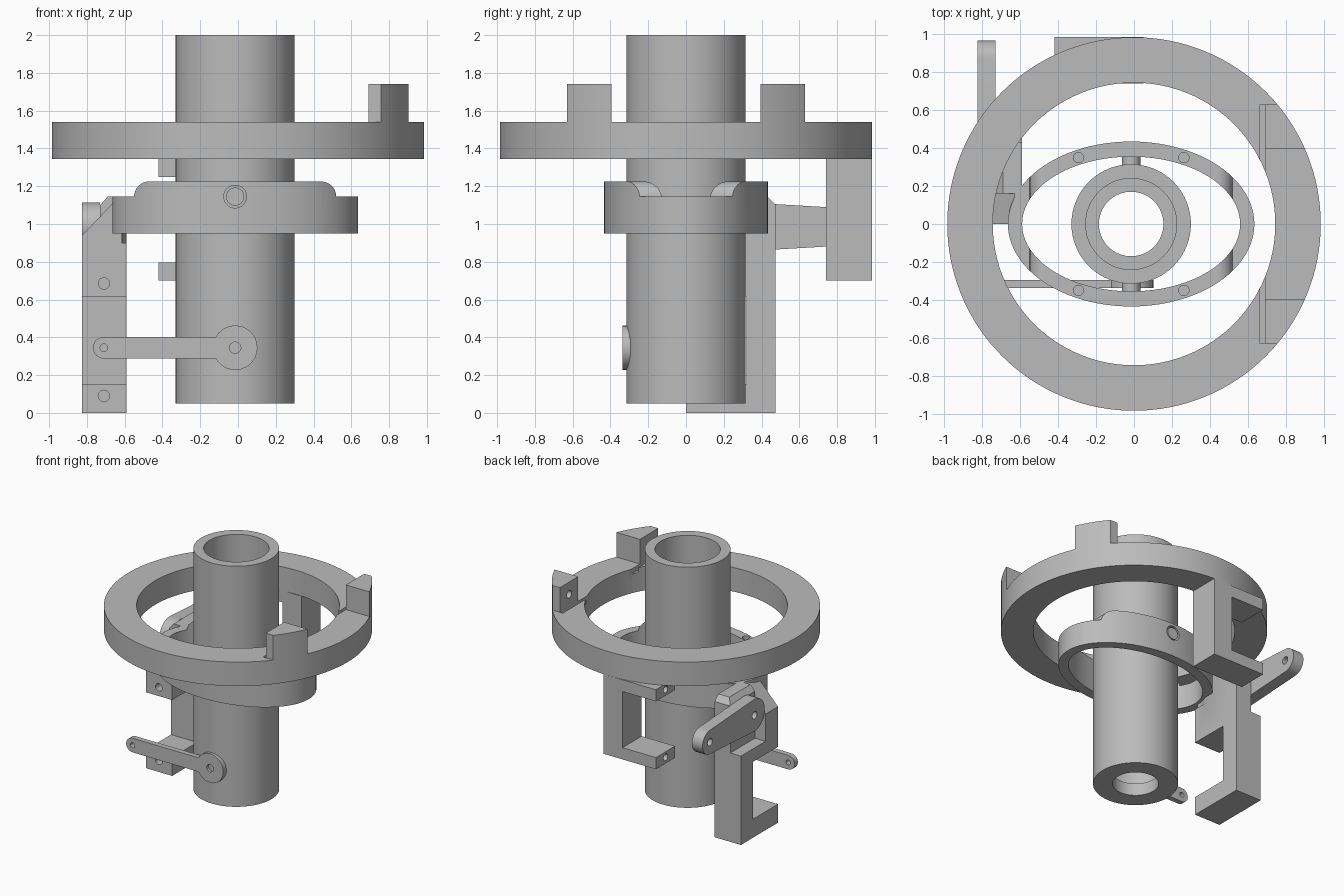
import bpy, bmesh
from math import sin, cos, radians, pi
from mathutils import Vector

cube = bpy.data.objects.get("Cube")
if cube:
    bpy.data.objects.remove(cube)

grey = bpy.data.materials.new("plain grey")
grey.use_nodes = True
grey.diffuse_color = (0.5, 0.5, 0.5, 1)
grey.node_tree.nodes["Principled BSDF"].inputs["Base Color"].default_value = (0.5, 0.5, 0.5, 1)

CX = -0.015  # axis of the tube


def arc(cx, cy, rx, ry, a0, a1, n=24):
    steps = [radians(a0 + (a1 - a0) * i / n) for i in range(n + 1)]
    return [(cx + rx * cos(a), cy + ry * sin(a)) for a in steps]


def oval(cx, cy, rx, ry=None, n=96):
    return arc(cx, cy, rx, ry or rx, 0, 360, n)[:-1]


def rect(u0, u1, v0, v1):
    return [(u0, v0), (u1, v0), (u1, v1), (u0, v1)]


def prism(name, pts, axis, lo, hi):
    """Extrude a 2D outline along an axis; the outline uses the other two axes in order."""
    place = {"x": lambda u, v, w: (w, u, v),
             "y": lambda u, v, w: (u, w, v),
             "z": lambda u, v, w: (u, v, w)}[axis]
    bm = bmesh.new()
    face = bm.faces.new([bm.verts.new(place(u, v, lo)) for u, v in pts])
    top = bmesh.ops.extrude_face_region(bm, geom=[face])["geom"]
    shift = Vector(place(0, 0, hi - lo))
    bmesh.ops.translate(bm, vec=shift, verts=[g for g in top if isinstance(g, bmesh.types.BMVert)])
    bmesh.ops.recalc_face_normals(bm, faces=bm.faces)
    mesh = bpy.data.meshes.new(name)
    bm.to_mesh(mesh)
    bm.free()
    mesh.materials.append(grey)
    ob = bpy.data.objects.new(name, mesh)
    bpy.context.collection.objects.link(ob)
    return ob


def combine(ob, other, how):
    mod = ob.modifiers.new(how.lower(), "BOOLEAN")
    mod.operation, mod.solver, mod.object = how, "EXACT", other
    bpy.context.view_layer.objects.active = ob
    bpy.ops.object.modifier_apply(modifier=mod.name)
    bpy.data.objects.remove(other)


def cut(ob, pts, axis, lo, hi):
    combine(ob, prism("cutter", pts, axis, lo, hi), "DIFFERENCE")


def add(ob, pts, axis, lo, hi):
    combine(ob, prism("extra", pts, axis, lo, hi), "UNION")


def link(c1, r1, c2, r2, neck, level, side):
    """Arm outline: big round end at c1, small round end at c2, neck angle on the big end."""
    big = arc(0, 0, r1, r1, -180 + neck, 180 - neck)
    small = arc(-abs(c2 - c1), 0, r2, r2, 90, 270)
    return [(c1 + side * u, level + v) for u, v in big + small]


# Central tube with a narrower opening at the bottom
tube = prism("central_tube", oval(CX, 0, 0.315), "z", 0.05, 2)
cut(tube, oval(CX, 0, 0.24), "z", 0.15, 2.1)
cut(tube, oval(CX, 0, 0.17), "z", 0, 0.3)

# Outer ring with two motor mounting tabs
ring = prism("outer_ring", oval(0, 0, 0.985, n=128), "z", 1.345, 1.54)
for s in (-1, 1):
    y0, y1 = sorted((s * 0.395, s * 0.63))
    tab = prism("tab", oval(0, 0, 0.985, n=128), "z", 1.45, 1.74)
    combine(tab, prism("tab_bounds", rect(0.69, 1.1, y0, y1), "z", 1.4, 1.8), "INTERSECT")
    cut(tab, oval(s * 0.51, 1.64, 0.03, n=24), "x", 0.6, 0.78)
    combine(ring, tab, "UNION")
cut(ring, rect(0.665, 0.69, -0.63, 0.63), "z", 1.5, 1.6)
cut(ring, oval(0, 0, 0.745, n=128), "z", 1.2, 1.54)

# Motor bracket hanging below the outer ring
hanger = prism("ring_motor_bracket",
               [(0.05, 0.7), (0.05, 1.345), (-0.42, 1.345), (-0.42, 1.25),
                (-0.12, 1.25), (-0.12, 0.795), (-0.42, 0.795), (-0.42, 0.7)],
               "y", 0.74, 0.985)
for z in (0.75, 1.3):
    cut(hanger, oval(0.86, z, 0.027, n=24), "x", -0.5, -0.3)

# Oval gimbal ring, raised at the front and back
gimbal = prism("oval_gimbal_ring", oval(CX, 0, 0.65, 0.435), "z", 0.95, 1.225)
cut(gimbal, oval(CX, 0, 0.575, 0.355), "z", 0.9, 1.3)
for s in (-1, 1):
    shoulder = arc(0.455, 1.145, 0.08, 0.08, 90, 0, 12) + [(0.8, 1.145), (0.8, 1.3), (0.455, 1.3)]
    cut(gimbal, [(CX + s * u, v) for u, v in shoulder], "y", -0.6, 0.6)
    y0, y1 = sorted((s * 0.3, s * 0.5))
    cut(gimbal, oval(CX, 1.145, 0.06, n=32), "y", y0, y1)
    for t in (-1, 1):
        cut(gimbal, oval(CX + t * 0.278, s * 0.35, 0.027, n=24), "z", 1.1, 1.3)
    # Pivot pins joining the tube to the oval ring
    y0, y1 = sorted((s * 0.29, s * 0.43))
    prism("back_pivot_pin" if s > 0 else "front_pivot_pin",
          oval(CX, 1.145, 0.048, n=32), "y", y0, y1)

# Motor bracket on the side of the oval ring
bracket = prism("gimbal_motor_bracket",
                [(0, 0), (0.475, 0), (0.475, 1.1), (0.43, 1.145), (0, 1.145),
                 (0, 0.615), (0.32, 0.615), (0.32, 0.15), (0, 0.15)],
                "x", -0.825, -0.59)
cut(bracket, rect(-0.9, -0.73, 0.72, 1.3), "y", 0.16, 0.6)
cut(bracket, [(-0.73, 1.1), (-0.69, 1.145), (-0.69, 1.3), (-0.73, 1.3)], "y", 0.16, 0.6)
cut(bracket, [(-0.825, 0.94), (-0.63, 1.145), (-0.63, 1.3), (-0.9, 1.3), (-0.9, 0.94)],
    "y", -0.1, 0.16)
cut(bracket, oval(CX, 0, 0.6, 0.385), "z", 0.9, 1.3)
for z in (0.09, 0.685):
    cut(bracket, oval(-0.71, z, 0.03, n=24), "y", -0.1, 0.12)

# Swinging arm on the side bracket
side_arm = prism("side_arm", link(0.3, 0.13, 0.87, 0.097, 87, 0.985, -1), "x", -0.825, -0.73)
for y in (0.3, 0.87):
    cut(side_arm, oval(y, 0.985, 0.03, n=24), "x", -0.9, -0.7)

# Thin arm on the front of the tube
front_arm = prism("front_arm", link(CX, 0.118, -0.71, 0.057, 29, 0.345, 1), "y", -0.337, -0.295)
for x, r in ((CX, 0.03), (-0.71, 0.02)):
    cut(front_arm, oval(x, 0.345, r, n=24), "y", -0.4, -0.2)

# Smooth the round walls, keep the edges crisp
bpy.ops.object.select_all(action="DESELECT")
for ob in bpy.context.scene.objects:
    if ob.type == "MESH":
        ob.select_set(True)
        bpy.context.view_layer.objects.active = ob
bpy.ops.object.shade_smooth_by_angle(angle=radians(30))
